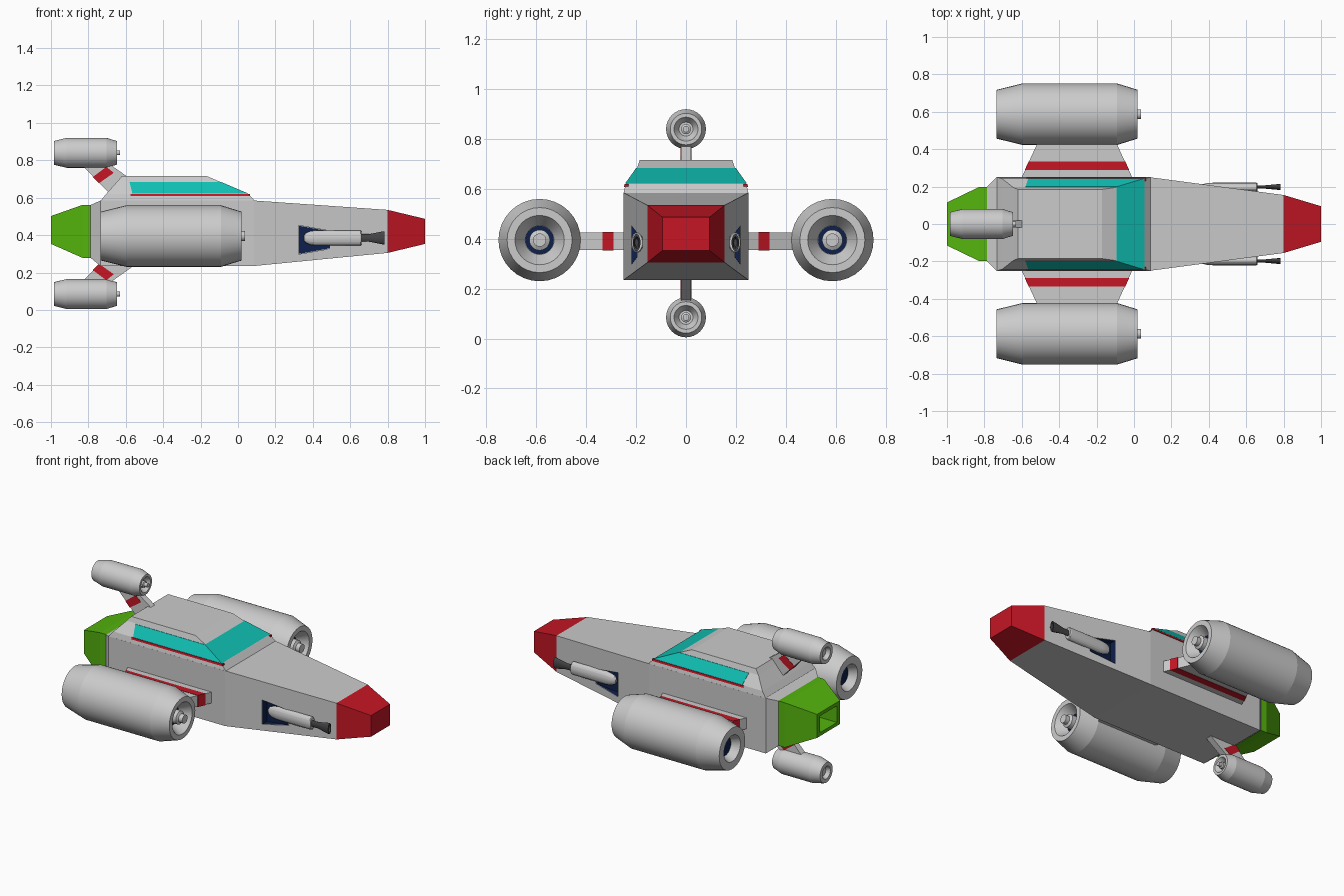
import bpy, bmesh, math

if "Cube" in bpy.data.objects:
    bpy.data.objects.remove(bpy.data.objects["Cube"])


def material(name, rgb):
    m = bpy.data.materials.new(name)
    m.diffuse_color = (*rgb, 1)
    m.use_nodes = True
    m.node_tree.nodes["Principled BSDF"].inputs["Base Color"].default_value = m.diffuse_color
    return m


RED = material("red", (0.55, 0.008, 0.018))
TEAL = material("teal", (0.005, 0.52, 0.45))
GREEN = material("green", (0.09, 0.46, 0.004))
NAVY = material("navy", (0.004, 0.014, 0.07))
DARK = material("dark", (0.06, 0.06, 0.065))


def loft(name, rings, mat=None, smooth=False, skip=()):
    """Skin equal-length point rings and cap both ends; skip drops side strips."""
    bm = bmesh.new()
    vs = [[bm.verts.new(p) for p in r] for r in rings]
    n = len(rings[0])
    for a, b in zip(vs, vs[1:]):
        for i in range(n):
            if i not in skip:
                j = (i + 1) % n
                bm.faces.new((a[i], a[j], b[j], b[i]))
    bm.faces.new(vs[0][::-1])
    bm.faces.new(vs[-1])
    bmesh.ops.recalc_face_normals(bm, faces=bm.faces)
    me = bpy.data.meshes.new(name)
    bm.to_mesh(me)
    bm.free()
    ob = bpy.data.objects.new(name, me)
    bpy.context.collection.objects.link(ob)
    if mat:
        me.materials.append(mat)
    if smooth:
        bpy.ops.object.select_all(action='DESELECT')
        ob.select_set(True)
        bpy.context.view_layer.objects.active = ob
        bpy.ops.object.shade_smooth_by_angle(angle=math.radians(13))
    return ob


def rect_x(x, y, z0, z1):
    return [(x, -y, z0), (x, y, z0), (x, y, z1), (x, -y, z1)]


def rect_z(z, x0, x1, y):
    return [(x0, -y, z), (x1, -y, z), (x1, y, z), (x0, y, z)]


def lathe(name, profile, y, z, mat=None, flat=1, n=32):
    """Revolve (x, radius) pairs around an axis along x."""
    ang = [2 * math.pi * i / n for i in range(n)]
    rings = [[(x, y + r * flat * math.cos(a), z + r * math.sin(a)) for a in ang]
             for x, r in profile]
    return loft(name, rings, mat, True)


def plate(name, outline, lo, hi, axis, mat=None):
    """Extrude a 2D outline along y or z."""
    put = (lambda p, h: (p[0], h, p[1])) if axis == 'y' else (lambda p, h: (*p, h))
    return loft(name, [[put(p, h) for p in outline] for h in (lo, hi)], mat)


# Fuselage, nose and hollow tail
hull = loft("hull", [rect_x(-.79, .195, .28, .56), rect_x(-.735, .25, .235, .585),
                     rect_x(.085, .25, .235, .585), rect_x(.8, .155, .305, .535)])
loft("nose", [rect_x(.8, .155, .305, .535), rect_x(1, .095, .353, .487)], RED)
loft("tail_nozzle", [rect_x(-.785, .197, .278, .562), rect_x(-.83, .197, .278, .562),
                     rect_x(-1, .115, .353, .502), rect_x(-1, .085, .375, .48),
                     rect_x(-.88, .085, .375, .48)], GREEN)

# Cabin, wraparound glass and side stripes
loft("cabin", [rect_z(.583, -.735, .09, .25), rect_z(.62, -.705, .055, .242),
               rect_z(.687, -.645, -.10, .195), rect_z(.717, -.62, -.17, .185)])
loft("cabin_glass", [rect_z(.622, -.565, .056, .244), rect_z(.684, -.58, -.09, .2)], TEAL)
for s in (-1, 1):
    loft("cabin_stripe", [[(x, s * y, z) for x in (-.575, .065) for y in ys]
                          [:2] + [(.065, s * ys[1], z), (.065, s * ys[0], z)][0:2]
                          for z, ys in ((.608, (.23, .249)), (.62, (.23, .246)))], RED)


def engine(name, x0, x1, r, y, z, core):
    # Nacelle with recessed exhaust and intake
    lathe(name + "_nacelle", [(x0 + .35 * r, .33 * r), (x0, .5 * r), (x0, .79 * r),
                              (x0 + .85 * r, r), (x1 - .68 * r, r), (x1, .79 * r),
                              (x1, .6 * r), (x1 - .4 * r, .35 * r)], y, z)
    lathe(name + "_exhaust_disc", [(x0 + .3 * r, .36 * r), (x0 + .36 * r, .36 * r)], y, z, core)
    lathe(name + "_intake_disc", [(x1 - .38 * r, .345 * r), (x1 - .42 * r, .345 * r)], y, z, core)
    lathe(name + "_spindle", [(x1 - .45 * r, .25 * r), (x1 - .1 * r, .25 * r),
                              (x1 - .05 * r, .16 * r), (x1 + .018, .16 * r)], y, z)


def mix(a, b, t):
    return tuple(p + (q - p) * t for p, q in zip(a, b))


# Side engines on swept stub wings
for s in (-1, 1):
    engine("side_engine", -.735, .02, .165, s * .587, .395, NAVY)
    wing = lambda y: ((-.60 + (y - .25) * .46, s * y), (-.01 - (y - .25) * .46, s * y))
    for nm, a, b, t, m in (("wing", .23, .47, .035, None), ("wing_band", .29, .335, .037, RED)):
        p, q = wing(a), wing(b)
        e = .002 if m else 0
        plate(nm, [(p[0][0] - e, p[0][1]), (p[1][0] + e, p[1][1]),
                   (q[1][0] + e, q[1][1]), (q[0][0] - e, q[0][1])],
              .39 - t, .39 + t, 'z', m)

# Small tail engines above and below on slanted struts
for s, zc, nm in ((1, .84, "upper"), (-1, .085, "lower")):
    engine(nm + "_engine", -.985, -.648, .08, 0, zc, None)
    flip = lambda pts: [(x, .462 + s * (z - .462)) for x, z in pts]
    base = .60 if s > 0 else .66
    plate(nm + "_strut", flip([(-.84, .78), (-.68, .775), (-.56, .69), (-.56, .60), (-.665, .60)]),
          -.02, .02, 'y')
    plate(nm + "_strut_band", flip([(-.776, .711), (-.704, .765), (-.664, .733), (-.744, .677)]),
          -.022, .022, 'y', RED)

# Gun bays cut in the hull, lined in navy, with guns
for s in (-1, 1):
    def bay(x, y0, y1, z0, z1):
        return [(x, s * y0, z0), (x, s * y1, z0), (x, s * y1, z1), (x, s * y0, z1)]
    cutter = loft("gun_bay_cutter", [bay(.323, .172, .28, .298, .452),
                                     bay(.495, .192, .28, .328, .422)])
    cutter.hide_render = True
    cut = hull.modifiers.new("gun_bay", 'BOOLEAN')
    cut.operation = 'DIFFERENCE'
    cut.solver = 'EXACT'
    cut.object = cutter
    bpy.context.view_layer.objects.active = hull
    with bpy.context.temp_override(object=hull, active_object=hull):
        bpy.ops.object.modifier_apply(modifier=cut.name)
    bpy.data.objects.remove(cutter)
    loft("gun_bay_lining", [bay(.325, .175, .2175, .30, .45),
                            bay(.492, .195, .1955, .33, .42)], NAVY, skip=(1,))
    lathe("gun_body", [(.352, .012), (.362, .026), (.385, .036), (.42, .041), (.655, .041),
                       (.66, .036)], s * .196, .385, flat=.6, n=20)
    lathe("gun_muzzle", [(.65, .02), (.70, .02), (.77, .034), (.782, .034), (.782, .024),
                         (.76, .015)], s * .198, .385, DARK, flat=.45, n=20)
